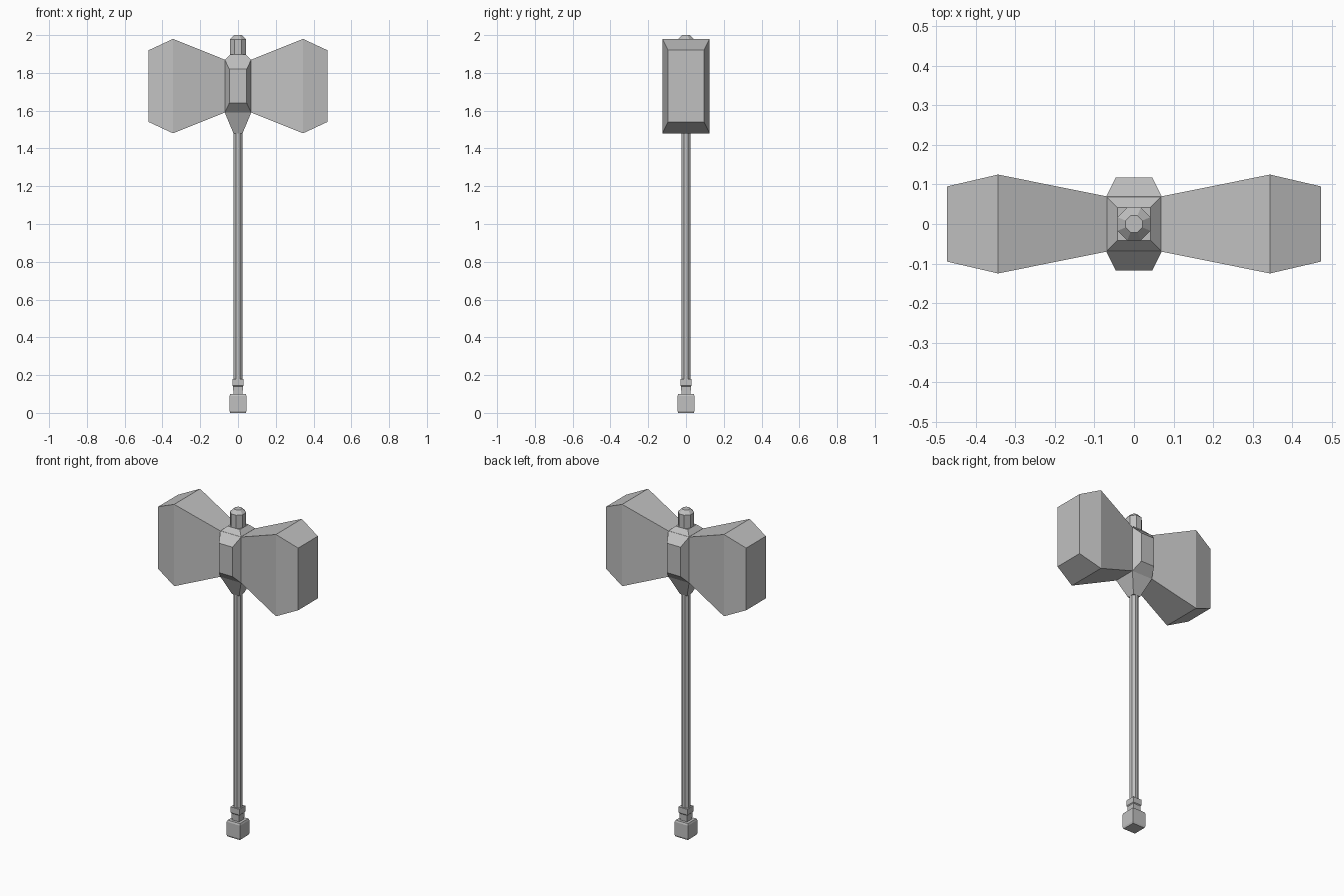
import bpy, bmesh, math
from mathutils import Matrix, Vector

cube = bpy.data.objects.get("Cube")
if cube:
    bpy.data.objects.remove(cube, do_unlink=True)

stone = bpy.data.materials.new("stone_grey")
stone.use_nodes = True
grey = (0.53, 0.53, 0.53, 1)
stone.diffuse_color = grey
stone.node_tree.nodes["Principled BSDF"].inputs["Base Color"].default_value = grey

HEAD_Z = 1.73


def rect(a, b):
    return [(-a, -b), (a, -b), (a, b), (-a, b)]


def octagon(apothem):
    r = apothem / math.cos(math.pi / 8)
    angles = [math.pi / 8 + i * math.pi / 4 for i in range(8)]
    return [(r * math.cos(t), r * math.sin(t)) for t in angles]


def loft(name, sections, turn=Matrix.Identity(3), lift=0):
    """Join (height, outline) sections along z, cap both ends, then turn and lift."""
    bm = bmesh.new()
    rings = []
    for h, outline in sections:
        rings.append([bm.verts.new(turn @ Vector((x, y, h)) + Vector((0, 0, lift)))
                      for x, y in outline])
    for low, high in zip(rings, rings[1:]):
        for i in range(len(low)):
            j = (i + 1) % len(low)
            bm.faces.new((low[i], low[j], high[j], high[i]))
    bm.faces.new(rings[0])
    bm.faces.new(rings[-1])
    bmesh.ops.recalc_face_normals(bm, faces=bm.faces)
    mesh = bpy.data.meshes.new(name)
    bm.to_mesh(mesh)
    bm.free()
    mesh.materials.append(stone)
    obj = bpy.data.objects.new(name, mesh)
    bpy.context.collection.objects.link(obj)
    return obj


# Shaft and its foot
loft("handle", [(0.15, octagon(0.023)), (1.52, octagon(0.023))])
loft("ferrule", [(0.09, rect(0.024, 0.024)), (0.14, rect(0.026, 0.026)),
                 (0.145, rect(0.03, 0.03)), (0.18, rect(0.03, 0.03))])
loft("pommel", [(0, rect(0.041, 0.041)), (0.01, rect(0.045, 0.045)),
                (0.09, rect(0.045, 0.045)), (0.1, rect(0.041, 0.041))])

# Central socket with tapered neck and sloped top
loft("socket", [(1.48, rect(0.024, 0.024)), (1.59, rect(0.07, 0.07)),
                (1.87, rect(0.068, 0.068)), (1.897, rect(0.042, 0.042))])

# Chamfered peg on top
loft("top_peg", [(1.88, octagon(0.042)), (1.978, octagon(0.042)),
                 (2.0, octagon(0.021))])

# Two flared hammer heads
for side, name in ((1, "left_hammer_head"), (-1, "right_hammer_head")):
    loft(name, [(0.05, rect(0.132, 0.065)), (0.07, rect(0.14, 0.07)),
                (0.344, rect(0.25, 0.125)), (0.473, rect(0.19, 0.095))],
         Matrix.Rotation(side * math.pi / 2, 3, "Y"), HEAD_Z)

# Bevelled bosses on the front and back of the socket
for side, name in ((1, "front_boss"), (-1, "back_boss")):
    loft(name, [(0.06, rect(0.07, 0.14)), (0.07, rect(0.07, 0.14)),
                (0.118, rect(0.046, 0.09))],
         Matrix.Rotation(side * math.pi / 2, 3, "X"), HEAD_Z)
